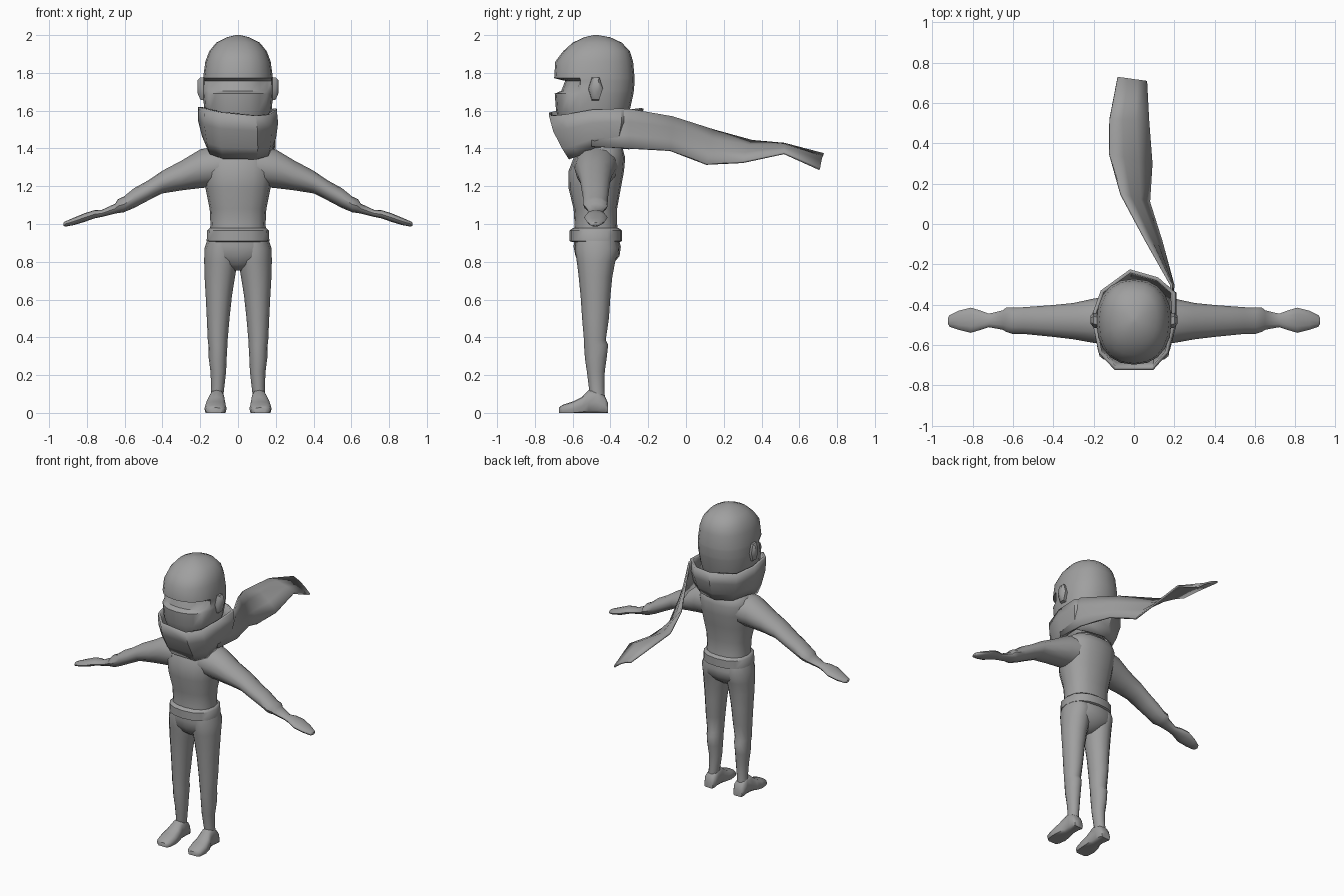
import bpy, bmesh, math

grey = bpy.data.materials.new("grey cloth")
grey.diffuse_color = (0.35, 0.35, 0.35, 1)


def finish(bm, name, mirror=False, thick=0.0, angle=45):
    bmesh.ops.recalc_face_normals(bm, faces=bm.faces)
    me = bpy.data.meshes.new(name)
    bm.to_mesh(me)
    bm.free()
    me.materials.append(grey)
    ob = bpy.data.objects.new(name, me)
    bpy.context.collection.objects.link(ob)
    bpy.ops.object.select_all(action='DESELECT')
    ob.select_set(True)
    bpy.context.view_layer.objects.active = ob
    bpy.ops.object.shade_smooth_by_angle(angle=math.radians(angle))
    if mirror:
        ob.modifiers.new("mirror", 'MIRROR')
    if thick:
        m = ob.modifiers.new("thickness", 'SOLIDIFY')
        m.thickness = thick
        m.offset = -1
    return ob


def bridge(bm, rings, closed=True):
    n = len(rings[0])
    for a, b in zip(rings, rings[1:]):
        for i in range(n if closed else n - 1):
            j = (i + 1) % n
            bm.faces.new((a[i], a[j], b[j], b[i]))


def loft(name, axis, sections, n=12, power=1.0, mirror=False, edit=None):
    """Sections are (position along axis, u min, u max, v min, v max)."""
    bm = bmesh.new()
    rings = []
    for p, u0, u1, v0, v1 in sections:
        ring = []
        for i in range(n):
            t = 2 * math.pi * i / n
            c, s = math.cos(t), math.sin(t)
            c = math.copysign(abs(c) ** power, c)
            s = math.copysign(abs(s) ** power, s)
            u = (u0 + u1) / 2 + c * (u1 - u0) / 2
            v = (v0 + v1) / 2 + s * (v1 - v0) / 2
            co = {'x': (p, u, v), 'y': (u, p, v), 'z': (u, v, p)}[axis]
            ring.append(bm.verts.new(co))
        rings.append(ring)
    bridge(bm, rings)
    bm.faces.new(rings[0])
    bm.faces.new(rings[-1])
    if edit:
        edit(bm)
    return finish(bm, name, mirror)


def sym(rows):
    return [(z, -w, w, a, b) for z, w, a, b in rows]


# head, with a recessed eye slit across the front
def cut_slit(bm):
    for v in bm.verts:
        if 1.7 < v.co.z < 1.765 and v.co.y < -0.55 and abs(v.co.x) < 0.155:
            v.co.y += 0.055 if v.co.z > 1.73 else 0.035


loft("head", 'z', sym([
    (1.44, .11, -.60, -.36), (1.52, .155, -.66, -.32), (1.60, .178, -.688, -.298),
    (1.69, .186, -.695, -.278), (1.705, .186, -.695, -.276), (1.758, .186, -.695, -.272),
    (1.772, .185, -.698, -.272), (1.86, .173, -.692, -.28), (1.915, .152, -.65, -.297),
    (1.96, .115, -.60, -.34), (1.988, .06, -.54, -.40), (2.0, .012, -.49, -.465)]),
    n=20, power=0.88, edit=cut_slit)

# ears
loft("ear", 'x', [(.165, -.52, -.445, 1.64, 1.785), (.2, -.515, -.44, 1.65, 1.785),
                  (.215, -.495, -.455, 1.69, 1.765)], n=6, mirror=True)

# torso and neck
loft("torso", 'z', sym([
    (.94, .150, -.595, -.355), (1.0, .146, -.59, -.365), (1.08, .150, -.595, -.365),
    (1.19, .172, -.622, -.345), (1.28, .185, -.622, -.328), (1.35, .185, -.595, -.322),
    (1.40, .165, -.565, -.335), (1.43, .11, -.54, -.38), (1.52, .09, -.53, -.40)]),
    n=16, power=0.85)

# shirt hem standing out over the hips
loft("shirt_hem", 'z', sym([
    (.905, .155, -.605, -.35), (.91, .166, -.617, -.338), (.965, .163, -.617, -.338),
    (.978, .150, -.60, -.355)]), n=16, power=0.85)

# hips
loft("hips", 'z', sym([
    (.755, .035, -.52, -.43), (.785, .10, -.56, -.39), (.83, .165, -.585, -.352),
    (.88, .172, -.595, -.345), (.94, .155, -.59, -.36)]), n=16, power=0.85)

# arms, running out to flat mitten hands
loft("arm", 'x', [
    (.10, -.595, -.355, 1.20, 1.415), (.20, -.59, -.37, 1.19, 1.395),
    (.30, -.572, -.392, 1.178, 1.335), (.40, -.56, -.402, 1.162, 1.282),
    (.48, -.552, -.408, 1.122, 1.228), (.55, -.545, -.413, 1.085, 1.19),
    (.605, -.545, -.415, 1.062, 1.145), (.635, -.535, -.415, 1.058, 1.132),
    (.65, -.525, -.428, 1.055, 1.108), (.72, -.512, -.445, 1.038, 1.075),
    (.76, -.525, -.43, 1.03, 1.073), (.81, -.54, -.415, 1.012, 1.058),
    (.87, -.525, -.43, .994, 1.033), (.915, -.51, -.452, .986, 1.014),
    (.923, -.495, -.465, .99, 1.008)], mirror=True)

# legs
loft("leg", 'z', [
    (.09, .078, .145, -.51, -.43), (.14, .072, .142, -.515, -.432),
    (.22, .063, .146, -.525, -.43), (.29, .06, .155, -.535, -.42),
    (.36, .056, .157, -.54, -.412), (.385, .055, .16, -.54, -.425),
    (.50, .045, .165, -.55, -.408), (.62, .032, .171, -.558, -.40),
    (.72, .016, .177, -.568, -.39), (.80, .002, .179, -.578, -.375),
    (.87, .002, .178, -.588, -.355), (.93, .01, .158, -.58, -.37)], mirror=True)


# feet with flat soles
def flat_sole(bm):
    for v in bm.verts:
        v.co.z = max(v.co.z, 0)


loft("foot", 'y', [
    (-.672, .085, .15, -.01, .028), (-.655, .068, .172, -.015, .042),
    (-.60, .06, .178, -.015, .06), (-.55, .064, .17, -.015, .085),
    (-.515, .07, .155, -.015, .12), (-.47, .072, .152, -.015, .125),
    (-.43, .07, .155, -.015, .09), (-.412, .08, .146, -.01, .05)],
    power=0.75, mirror=True, edit=flat_sole)

# scarf collar: (x, y, z) of the rim, then of the lower edge
rim = [(-.095, -.725, 1.59), (.095, -.725, 1.572), (.17, -.64, 1.58), (.205, -.50, 1.605),
       (.205, -.34, 1.612), (.12, -.265, 1.60), (-.02, -.225, 1.612), (-.165, -.33, 1.60),
       (-.212, -.46, 1.62), (-.175, -.64, 1.61)]
low = [(-.08, -.62, 1.345), (.10, -.62, 1.342), (.16, -.57, 1.36), (.185, -.48, 1.405),
       (.18, -.37, 1.41), (.11, -.325, 1.40), (-.01, -.30, 1.395), (-.12, -.35, 1.40),
       (-.17, -.46, 1.415), (-.15, -.58, 1.37)]
bm = bmesh.new()
rings = []
for f in (0, 0.35, 0.75, 1):
    ring = []
    for a, b in zip(rim, low):
        p = [a[k] + (b[k] - a[k]) * f for k in range(3)]
        swell = 1 + 0.16 * f * (1 - f) * 2       # soft outward bulge
        ring.append(bm.verts.new((p[0] * swell, -.48 + (p[1] + .48) * swell, p[2])))
    rings.append(ring)
bridge(bm, rings)
finish(bm, "scarf_collar", thick=0.018, angle=40)

# scarf tail: upper and lower edge points, twisting from upright to nearly flat
upper = [(.20, -.50, 1.60), (.19, -.30, 1.61), (.06, -.07, 1.57), (-.06, .15, 1.50),
         (-.12, .35, 1.445), (-.12, .52, 1.43), (-.08, .73, 1.375)]
lower = [(.195, -.50, 1.41), (.20, -.30, 1.40), (.14, -.08, 1.39), (.08, .11, 1.32),
         (.092, .30, 1.332), (.075, .52, 1.38), (.065, .71, 1.295)]
bm = bmesh.new()
rows = []
for i, (a, b) in enumerate(zip(upper, lower)):
    row = []
    for f in (0, 0.33, 0.67, 1):
        p = [a[k] + (b[k] - a[k]) * f for k in range(3)]
        p[2] += 0.05 * f * (1 - f) * (i > 2)     # slight arch along the middle
        row.append(bm.verts.new(p))
    rows.append(row)
bridge(bm, rows, closed=False)
finish(bm, "scarf_tail", thick=0.012, angle=40)
